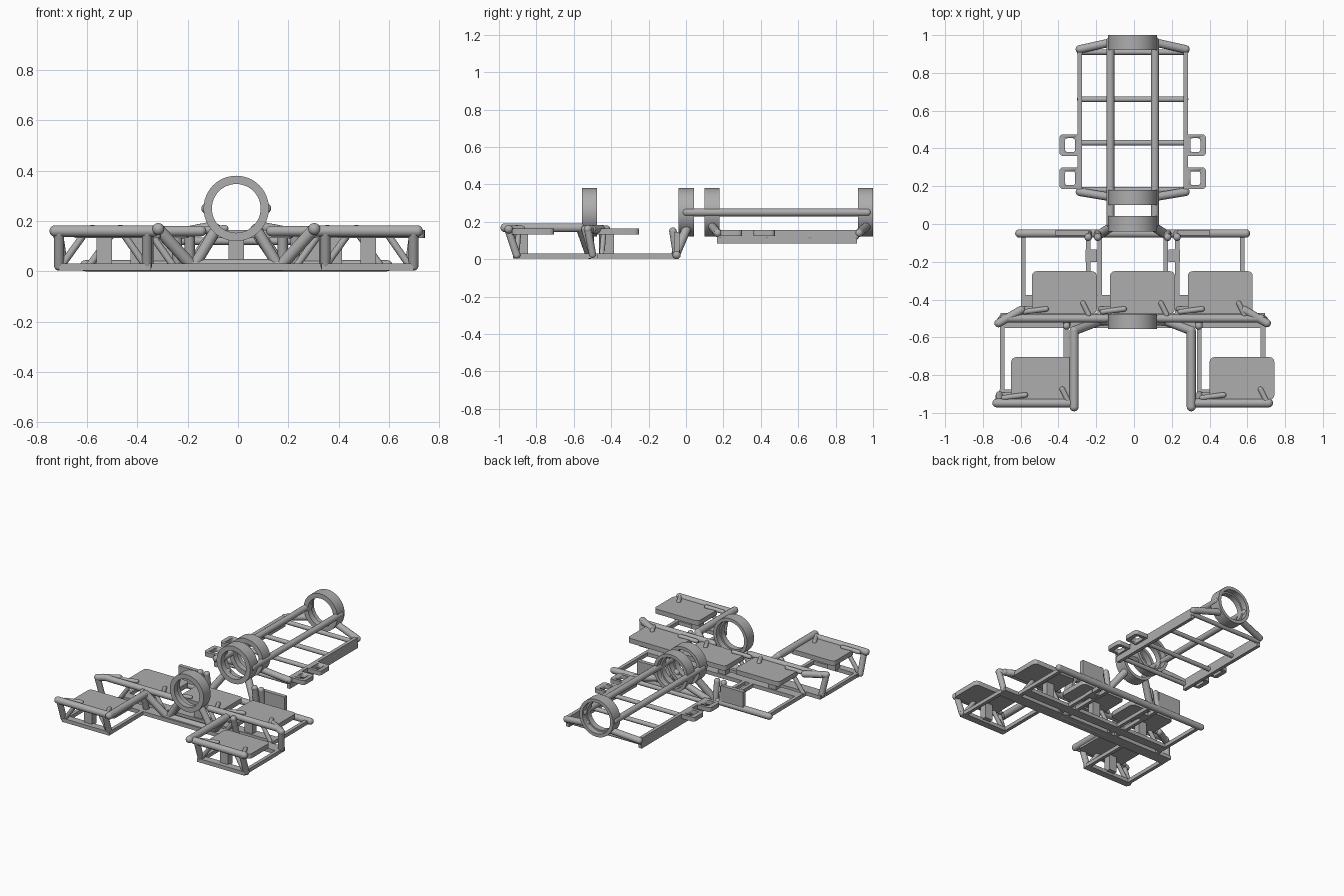
import bpy, bmesh, math
from mathutils import Vector

cube = bpy.data.objects.get("Cube")
if cube:
    bpy.data.objects.remove(cube, do_unlink=True)

grey = bpy.data.materials.new("frame grey")
grey.use_nodes = True
colour = (0.42, 0.42, 0.42, 1)
grey.diffuse_color = colour
grey.node_tree.nodes["Principled BSDF"].inputs["Base Color"].default_value = colour

CX = -0.007  # centre line of the frame


def finish(name, bm, smooth=True):
    bmesh.ops.recalc_face_normals(bm, faces=bm.faces)
    mesh = bpy.data.meshes.new(name)
    bm.to_mesh(mesh)
    bm.free()
    mesh.materials.append(grey)
    ob = bpy.data.objects.new(name, mesh)
    bpy.context.scene.collection.objects.link(ob)
    if smooth:
        bpy.ops.object.select_all(action='DESELECT')
        ob.select_set(True)
        bpy.context.view_layer.objects.active = ob
        bpy.ops.object.shade_smooth_by_angle(angle=math.radians(35))
    return ob


def tube(name, points, r):
    """Round tube through the points with ball joints and rounded ends."""
    bm = bmesh.new()
    pts = [Vector(p) for p in points]
    for a, b in zip(pts, pts[1:]):
        d = b - a
        m = d.to_track_quat('Z', 'Y').to_matrix().to_4x4()
        m.translation = (a + b) / 2
        bmesh.ops.create_cone(bm, segments=16, radius1=r, radius2=r,
                              depth=d.length, cap_ends=True, matrix=m)
    for p in pts:
        new = bmesh.ops.create_uvsphere(bm, u_segments=16, v_segments=8, radius=r)
        bmesh.ops.translate(bm, verts=new["verts"], vec=p)
    return finish(name, bm)


def box(name, x, y, z, corner=0):
    """Box from ranges; corner rounds the upright edges."""
    bm = bmesh.new()
    bmesh.ops.create_cube(bm, size=1)
    for v in bm.verts:
        v.co = [lo + (c + 0.5) * (hi - lo) for c, (lo, hi) in zip(v.co, (x, y, z))]
    if corner:
        edges = [e for e in bm.edges
                 if abs(e.verts[0].co.z - e.verts[1].co.z) > 0.001]
        bmesh.ops.bevel(bm, geom=edges, offset=corner, segments=4,
                        profile=0.5, affect='EDGES')
    return finish(name, bm, corner > 0)


def ring(name, y0, y1):
    """Hoop around the y axis with a small inner lip."""
    bm = bmesh.new()
    mid = (y0 + y1) / 2
    prof = [(0.13, y0), (0.13, y1), (0.108, y1), (0.108, mid), (0.097, mid), (0.097, y0)]
    n = 48
    loops = []
    for i in range(n):
        a = 2 * math.pi * i / n
        loops.append([bm.verts.new((CX + r * math.cos(a), y, 0.25 + r * math.sin(a)))
                      for r, y in prof])
    for i in range(n):
        p, q = loops[i], loops[(i + 1) % n]
        for j in range(len(prof)):
            k = (j + 1) % len(prof)
            bm.faces.new((p[j], p[k], q[k], q[j]))
    return finish(name, bm)


def bracket(name, x, y, z, w):
    """Square loop bracket lying flat, with rounded outer corners."""
    outer = box(name, x, y, z, 0.02)
    cutter = box(name + "_cutter", (x[0] + w, x[1] - w), (y[0] + w * 0.7, y[1] - w * 0.7),
                 (z[0] - 0.02, z[1] + 0.02), 0.012)
    cutter.hide_render = True
    cutter.hide_viewport = True
    mod = outer.modifiers.new("hole", 'BOOLEAN')
    mod.object = cutter
    mod.solver = 'EXACT'


def sx(s, *pts):
    """Place points on one side of the centre line."""
    return [(CX + s * x, y, z) for x, y, z in pts]


def span(a, b):
    return (min(a, b), max(a, b))


# Hoops
for name, y0, y1 in (("front_ring", -0.555, -0.477), ("middle_ring", -0.04, 0.042),
                     ("boom_front_ring", 0.1, 0.18), ("boom_rear_ring", 0.92, 1.0)):
    ring(name, y0, y1)

# Rear boom cross tubes
for y in (0.18, 0.43, 0.66, 0.91):
    tube("boom_cross_tube", [(CX - 0.28, y, 0.12), (CX + 0.28, y, 0.12)], 0.015)

for s in (-1, 1):
    # Rear boom: long tubes, side rails, end struts and brackets
    tube("boom_long_tube", sx(s, (0.118, 0.0, 0.25), (0.118, 0.97, 0.25)), 0.021)
    box("boom_side_rail", span(CX + s * 0.268, CX + s * 0.292), (0.165, 0.915), (0.083, 0.155))
    tube("boom_rear_strut", sx(s, (0.1, 0.965, 0.175), (0.28, 0.925, 0.14)), 0.022)
    tube("boom_front_strut", sx(s, (0.1, 0.14, 0.175), (0.28, 0.17, 0.14)), 0.022)
    for y in (0.185, 0.36):
        bracket("side_bracket", span(CX + s * 0.275, CX + s * 0.388), (y, y + 0.115),
                (0.125, 0.155), 0.03)

    # Struts carrying the middle and front rings
    tube("middle_ring_strut", sx(s, (0.175, -0.055, 0.025), (0.08, 0.005, 0.165)), 0.024)
    tube("front_ring_strut", sx(s, (0.165, -0.515, 0.025), (0.09, -0.515, 0.15)), 0.022)

    # Upright panels and posts behind the middle row
    box("rear_panel", span(CX + s * 0.235, CX + s * 0.41), (-0.062, -0.035), (0.02, 0.145))
    for x in (0.185, 0.235):
        tube("rear_post", sx(s, (x, -0.05, 0.025), (x, -0.07, 0.15)), 0.02)
    box("base_tab", span(CX + s * 0.19, CX + s * 0.25), (-0.2, -0.135), (0.004, 0.03))

    # Middle row bottom rails
    for x in (0.175, 0.235, 0.58):
        box("middle_rail", span(CX + s * (x - 0.012), CX + s * (x + 0.012)),
            (-0.5, -0.05), (0.004, 0.03))

    # Middle row upper bar with turned-out end and leg
    tube("middle_upper_bar", sx(s, (0.14, -0.5, 0.16), (0.68, -0.5, 0.16)), 0.021)
    tube("middle_bar_end", sx(s, (0.59, -0.455, 0.16), (0.71, -0.525, 0.16)), 0.022)
    tube("middle_outer_leg", sx(s, (0.71, -0.525, 0.16), (0.69, -0.5, 0.025)), 0.02)
    tube("middle_inner_leg", sx(s, (0.35, -0.54, 0.16), (0.35, -0.5, 0.025)), 0.02)

    # Front bay lower frame
    for x in (0.353, 0.69):
        box("front_rail", span(CX + s * (x - 0.012), CX + s * (x + 0.012)),
            (-0.92, -0.54), (0.004, 0.03))
    box("front_base", span(CX + s * 0.34, CX + s * 0.705), (-0.925, -0.875), (0.004, 0.03))
    box("front_block", span(CX + s * 0.495, CX + s * 0.555), (-0.895, -0.845), (0.02, 0.135))

    # Front bay upper bar and legs
    tube("front_upper_bar", sx(s, (0.33, -0.948, 0.16), (0.72, -0.948, 0.16)), 0.023)
    for x in (0.355, 0.705):
        tube("front_leg", sx(s, (x, -0.948, 0.15), (x, -0.905, 0.022)), 0.02)

# Main bent tube: forward arms dropping to the low centre span
arm = [(0.31, -0.968, 0.168), (0.31, -0.565, 0.168), (0.18, -0.515, 0.025)]
tube("main_bent_tube", sx(-1, *arm) + sx(1, *reversed(arm)), 0.024)

# Base strips of the middle row
box("middle_base", (CX - 0.7, CX + 0.7), (-0.55, -0.47), (0.004, 0.03))
tube("rear_lower_bar", [(CX - 0.6, -0.05, 0.022), (CX + 0.6, -0.05, 0.022)], 0.022)
for x in (-0.39, 0, 0.39):
    box("middle_block", (CX + x - 0.03, CX + x + 0.03), (-0.43, -0.385), (0.02, 0.135))
box("middle_block_base", (CX - 0.58, CX + 0.58), (-0.44, -0.375), (0.004, 0.03))

# Seats with their slanted braces poking through
seats = [(-0.54, -0.25), (-0.127, -0.25), (0.285, -0.25), (-0.65, -0.705), (0.4, -0.705)]
for x, y in seats:
    box("seat_plate", (x, x + 0.343), (y - 0.225, y), (0.132, 0.165), 0.025)
    tube("seat_latch", [(x - 0.04, y - 0.215, 0.16), (x + 0.075, y - 0.2, 0.17)], 0.014)
    tube("seat_brace", [(x - 0.05, y - 0.2, 0.025), (x + 0.04, y - 0.2, 0.15)], 0.014)
    tube("seat_peg", [(x + 0.27, y - 0.17, 0.165), (x + 0.3, y - 0.23, 0.165)], 0.014)
    tube("seat_peg_brace", [(x + 0.2, y - 0.19, 0.14), (x + 0.28, y - 0.2, 0.025)], 0.014)
